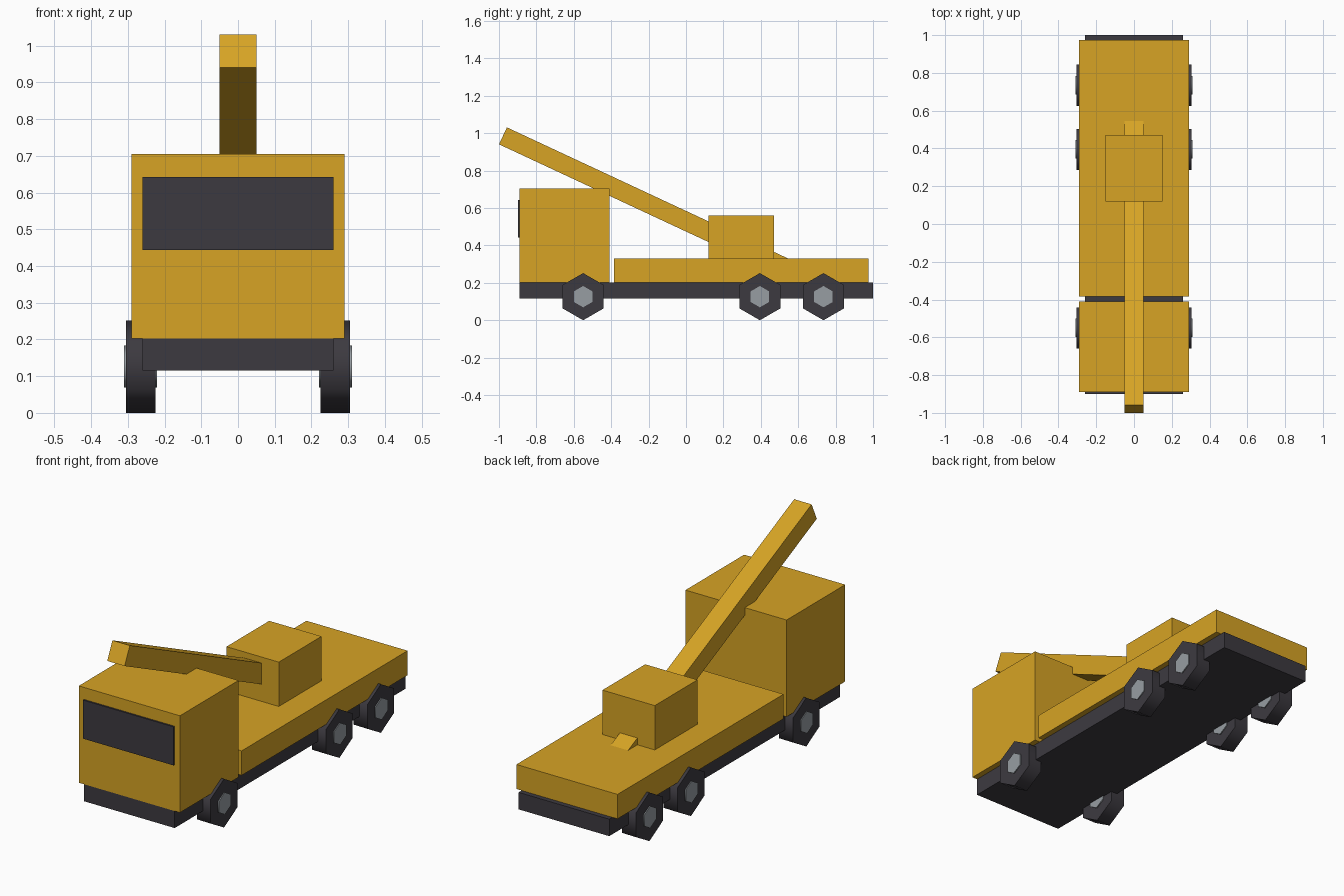
import bpy
import bmesh
from math import radians
from mathutils import Matrix, Vector

old = bpy.data.objects.get("Cube")
if old:
    bpy.data.objects.remove(old, do_unlink=True)


def material(name, rgb):
    mat = bpy.data.materials.new(name)
    mat.use_nodes = True
    colour = (*rgb, 1.0)
    mat.diffuse_color = colour
    mat.node_tree.nodes["Principled BSDF"].inputs["Base Color"].default_value = colour
    return mat


yellow = material("yellow paint", (0.68, 0.37, 0.018))
dark = material("dark grey", (0.046, 0.042, 0.051))
steel = material("steel grey", (0.31, 0.34, 0.365))


def make_object(name, bm, mat):
    mesh = bpy.data.meshes.new(name)
    bm.to_mesh(mesh)
    bm.free()
    mesh.materials.append(mat)
    obj = bpy.data.objects.new(name, mesh)
    bpy.context.collection.objects.link(obj)
    return obj


def box(name, mat, width, y, z):
    """Box centred on x = 0 between the given y and z limits."""
    bm = bmesh.new()
    size = Vector((width, y[1] - y[0], z[1] - z[0]))
    centre = Vector((0, sum(y) / 2, sum(z) / 2))
    bmesh.ops.create_cube(bm, size=1, matrix=Matrix.Translation(centre) @ Matrix.Diagonal(size.to_4d()))
    return make_object(name, bm, mat)


def hexagon(name, mat, radius, depth, centre):
    """Six-sided disc with its axis along x and a corner pointing up."""
    bm = bmesh.new()
    turn = Matrix.Rotation(radians(90), 4, 'Y') @ Matrix.Rotation(radians(30), 4, 'Z')
    bmesh.ops.create_cone(bm, cap_ends=True, segments=6, radius1=radius, radius2=radius,
                          depth=depth, matrix=turn)
    obj = make_object(name, bm, mat)
    obj.location = centre
    # Soft tread, sharp side rims
    bpy.ops.object.select_all(action='DESELECT')
    obj.select_set(True)
    bpy.context.view_layer.objects.active = obj
    bpy.ops.object.shade_smooth_by_angle(angle=radians(65))
    return obj


# Truck body
box("chassis", dark, 0.52, (-0.89, 1.0), (0.115, 0.203))
box("cab", yellow, 0.58, (-0.89, -0.41), (0.203, 0.705))
box("windscreen", dark, 0.52, (-0.899, -0.89), (0.443, 0.643))
box("rear_bed", yellow, 0.58, (-0.385, 0.975), (0.203, 0.33))
box("crane_turret", yellow, 0.30, (0.12, 0.47), (0.33, 0.56))

# Crane boom, rising forward over the cab
boom = box("crane_boom", yellow, 0.10, (-0.83, 0.83), (-0.05, 0.05))
boom.rotation_euler.x = radians(-25)
boom.location = (0, -0.2265, 0.635)

# Wheels with hubs showing on both faces
for axle, y in (("front", -0.55), ("middle", 0.395), ("rear", 0.735)):
    for side, sign in (("left", 1), ("right", -1)):
        centre = (sign * 0.265, y, 0.126)
        hexagon(f"{axle}_{side}_tyre", dark, 0.126, 0.08, centre)
        hexagon(f"{axle}_{side}_hub", steel, 0.057, 0.09, centre)
